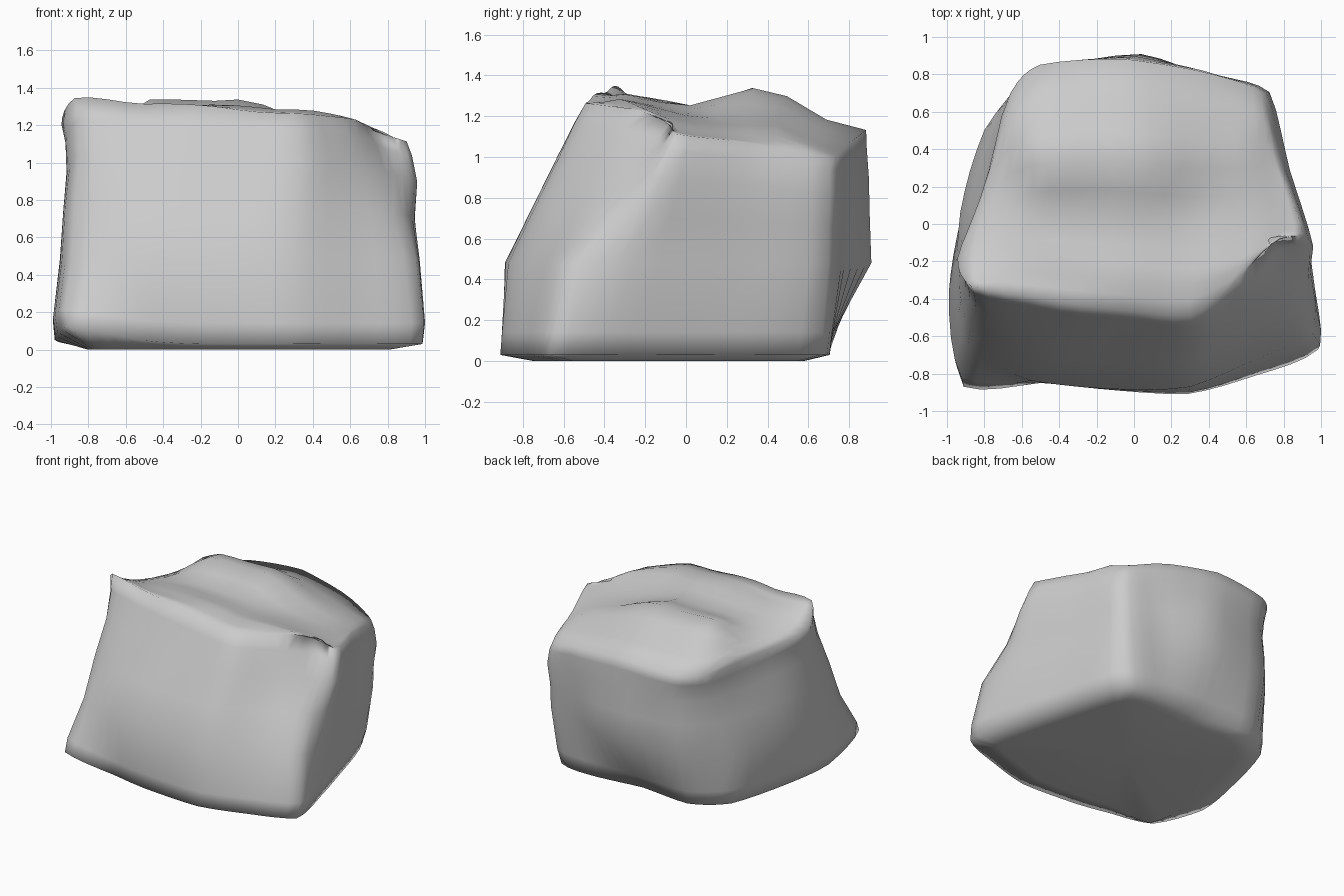
import bpy
import bmesh
from mathutils import Vector, noise

default_cube = bpy.data.objects.get("Cube")
if default_cube:
    bpy.data.objects.remove(default_cube, do_unlink=True)

# Matching outlines, counterclockwise from the front corner on the -x side
FOOT = [(-.91, -.87), (-.5, -.85), (-.2, -.88), (.28, -.91), (.65, -.81), (.985, -.67),
        (.92, -.3), (.8, .15), (.63, .66), (.27, .7), (-.09, .66), (-.5, .7),
        (-.76, .52), (-.9, .02), (-.98, -.39)]
WAIST = [(-.89, -.66), (-.55, -.84), (-.15, -.88), (.3, -.87), (.65, -.72), (.95, -.58),
         (.95, -.25), (.82, .25), (.7, .7), (.4, .78), (.04, .91), (-.5, .82),
         (-.8, .5), (-.93, .06), (-.95, -.3)]
RIM = [(-.87, -.33, 1.34), (-.5, -.4, 1.32), (-.1, -.46, 1.3), (.3, -.49, 1.26),
       (.56, -.3, 1.24), (.73, -.08, 1.17), (.91, -.05, 1.12), (.78, .3, 1.07),
       (.68, .7, 1), (.45, .79, 1.06), (-.05, .88, 1.13), (-.5, .85, 1.1),
       (-.66, .7, 1.09), (-.83, .15, 1.13), (-.94, -.18, 1.2)]
CROWN_WIDE, CROWN_DEEP = 20, 10


def piecewise(value, knots):
    """Value along a broken line of (position, value) knots."""
    for (a, low), (b, high) in zip(knots, knots[1:]):
        if value <= b:
            return low + (high - low) * max(0, (value - a) / (b - a))
    return knots[-1][1]


def crown_height(x, y):
    """Front ridge and valley, with a rear hump falling away on all sides."""
    base = piecewise(y, [(-.4, 1.32), (.09, 1.24), (.5, 1.24), (.9, 1.1)])
    hump = piecewise(y, [(.09, 0), (.27, .11), (.5, .06), (.9, .02)])
    span = piecewise(x, [(-.65, 0), (-.47, 1), (0, 1), (.35, .3), (.7, 0)])
    tilt = piecewise(y, [(-.3, .08), (.3, .2)])
    return base + hump * span - tilt * max(0, x - .05)


def densify(points):
    """Insert a smoothly curved midpoint after every outline point."""
    dense = []
    count = len(points)
    for i, b in enumerate(points):
        a, c, d = points[i - 1], points[(i + 1) % count], points[(i + 2) % count]
        dense += [b, (b + c) / 2 + (b + c - a - d) / 24]
    return dense


def outline(points):
    return densify(densify([Vector(p) for p in points]))


def foot_height(x, y):
    """The foot lifts off the ground at the front corner on the -x side."""
    return .03 + .18 * max(0, -x - y - 1.25)


def add_ring(bm, points):
    return [bm.verts.new(p) for p in points]


def bridge(bm, lower, upper):
    for i in range(len(lower)):
        bm.faces.new((lower[i - 1], lower[i], upper[i], upper[i - 1]))


def fill_crown(bm, rim):
    """Grid stretched between the four sides of the rim, raised to the ridges."""
    wide, deep = CROWN_WIDE, CROWN_DEEP
    front = rim[:wide + 1]
    right = rim[wide:wide + deep + 1]
    back = rim[wide + deep:2 * wide + deep + 1][::-1]
    left = [rim[0]] + rim[:2 * wide + deep - 1:-1]
    rows = [front]
    for j in range(1, deep):
        v = j / deep
        row = [left[j]]
        for i in range(1, wide):
            u = i / wide
            p = front[i].co.lerp(back[i].co, v) + left[j].co.lerp(right[j].co, u)
            p -= front[0].co.lerp(front[-1].co, u).lerp(back[0].co.lerp(back[-1].co, u), v)
            blend = min(1, 5 * min(u, 1 - u, v, 1 - v))
            p.z += (crown_height(p.x, p.y) - p.z) * blend
            row.append(bm.verts.new(p))
        rows.append(row + [right[j]])
    rows.append(back)
    for near, far in zip(rows, rows[1:]):
        for i in range(wide):
            bm.faces.new((near[i], near[i + 1], far[i + 1], far[i]))


def weather(bm):
    """Shallow lumps over the stone, fading out at the ground."""
    bm.normal_update()
    for vert in bm.verts:
        lump = noise.noise(vert.co * 3) * .02
        vert.co += vert.normal * lump * min(1, vert.co.z)


def build_stone():
    bm = bmesh.new()
    foot = outline([(x, y, foot_height(x, y)) for x, y in FOOT])
    waist = outline([(x, y, .48) for x, y in WAIST])
    rim = outline(RIM)
    # Underside
    last = add_ring(bm, [Vector((p.x * .82, p.y * .82, 0)) for p in foot])
    hub = bm.verts.new((0, -.1, 0))
    for i in range(len(last)):
        bm.faces.new((last[i], last[i - 1], hub))
    # Foot, swollen low wall, waist, shoulders leaning to +x, and rim
    walls = [foot]
    for f, w in zip([foot], [waist]):
        low = [a.lerp(b, .25) for a, b in zip(f, w)]
        walls.append([Vector((p.x * 1.02, p.y, p.z)) for p in low])
    walls.append(waist)
    for step, lean in ((.35, .01), (.65, .03), (.87, .02)):
        shift = Vector((lean, 0, 0))
        walls.append([w.lerp(r, step) + shift for w, r in zip(waist, rim)])
    walls.append(rim)
    for points in walls:
        ring = add_ring(bm, points)
        bridge(bm, last, ring)
        last = ring
    fill_crown(bm, last)
    weather(bm)
    for face in bm.faces:
        face.smooth = True
    mesh = bpy.data.meshes.new("rock")
    bm.to_mesh(mesh)
    bm.free()
    return mesh


# Rock
rock = bpy.data.objects.new("rock", build_stone())
bpy.context.collection.objects.link(rock)

# Stone colour
grey = bpy.data.materials.new("stone grey")
grey.use_nodes = True
colour = (.6, .6, .6, 1)
grey.diffuse_color = colour
grey.node_tree.nodes["Principled BSDF"].inputs["Base Color"].default_value = colour
rock.data.materials.append(grey)
